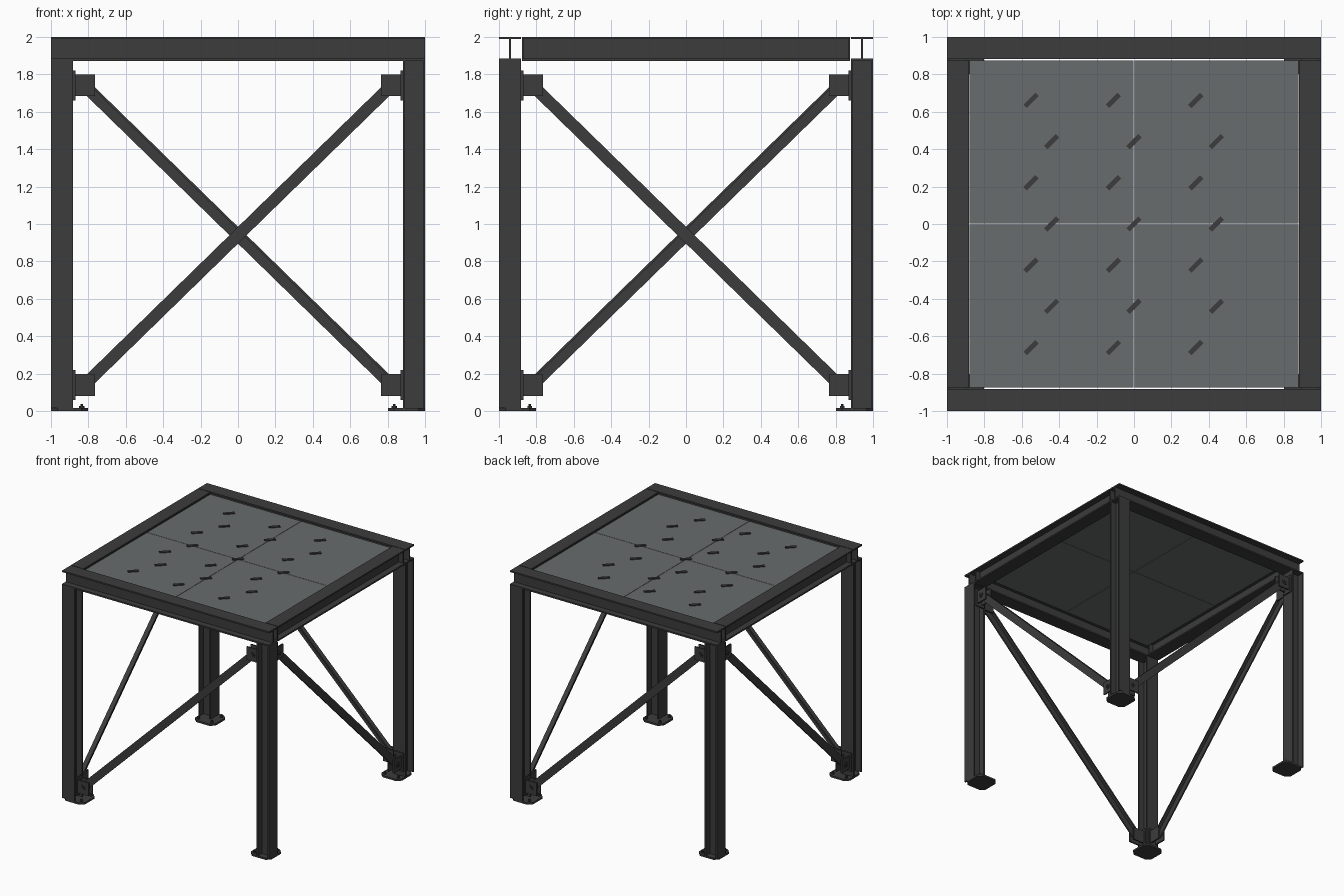
import bpy, math
from mathutils import Matrix, Vector

if "Cube" in bpy.data.objects:
    bpy.data.objects.remove(bpy.data.objects["Cube"])


def material(name, rgb):
    m = bpy.data.materials.new(name)
    m.diffuse_color = (*rgb, 1)
    m.use_nodes = True
    m.node_tree.nodes["Principled BSDF"].inputs["Base Color"].default_value = m.diffuse_color
    return m


STEEL = material("dark steel", (0.045, 0.045, 0.045))
DECK = material("grey deck plate", (0.14, 0.15, 0.15))


def prism(name, outline, length, matrix, mat=STEEL):
    """Extrude a flat outline symmetrically along its local z."""
    n = len(outline)
    verts = [(x, y, z) for z in (-length / 2, length / 2) for x, y in outline]
    faces = [tuple(range(n))[::-1], tuple(range(n, 2 * n))]
    faces += [(i, (i + 1) % n, n + (i + 1) % n, n + i) for i in range(n)]
    mesh = bpy.data.meshes.new(name)
    mesh.from_pydata(verts, [], faces)
    mesh.transform(matrix)
    mesh.materials.append(mat)
    ob = bpy.data.objects.new(name, mesh)
    bpy.context.collection.objects.link(ob)
    return ob


def rect(w, h):
    return [(-w / 2, -h / 2), (w / 2, -h / 2), (w / 2, h / 2), (-w / 2, h / 2)]


def i_section(w, h, flange=0.013, web=0.012):
    a, b, c, d = w / 2, h / 2, web / 2, h / 2 - flange
    return [(-a, -b), (a, -b), (a, -d), (c, -d), (c, d), (a, d),
            (a, b), (-a, b), (-a, d), (-c, d), (-c, -d), (-a, -d)]


def ngon(r, n):
    return [(r * math.cos(2 * math.pi * i / n), r * math.sin(2 * math.pi * i / n)) for i in range(n)]


def chamfered(s, c):
    a, b = s / 2, s / 2 - c
    return [(-b, -a), (b, -a), (a, -b), (a, b), (b, a), (-b, a), (-a, b), (-a, -b)]


def at(x, y, z):
    return Matrix.Translation((x, y, z))


def rot(deg, axis):
    return Matrix.Rotation(math.radians(deg), 4, axis)


ALONG_X = rot(90, 'Z') @ rot(90, 'X')   # profile up stays z, extruded along x
ALONG_Y = rot(90, 'X')                  # profile up stays z, extruded along y
TOP = 1.87                              # underside of the beams

# top frame: full length beams front and back, shorter ones between them
for s in (-1, 1):
    prism("long_beam", i_section(0.12, 0.13), 2.0, at(0, s * 0.94, 1.935) @ ALONG_X)
    prism("cross_beam", i_section(0.12, 0.13), 1.75, at(s * 0.94, 0, 1.935) @ ALONG_Y)
    for t in (-1, 1):
        prism("beam_end_plate", rect(0.10, 0.104), 0.01, at(s * 0.94, t * 0.87, 1.935) @ ALONG_Y)

# columns with foot plates and anchor bolts
for sx in (-1, 1):
    for sy in (-1, 1):
        turn = 0 if sx == sy else 90
        prism("column", i_section(0.12, 0.12), TOP - 0.016,
              at(sx * 0.94, sy * 0.94, (TOP + 0.016) / 2) @ rot(turn, 'Z'))
        prism("foot_plate", chamfered(0.2, 0.035), 0.016, at(sx * 0.9, sy * 0.9, 0.008))
        for bx, by in ((0.835, 0.835), (0.965, 0.835), (0.835, 0.965)):
            prism("anchor_nut", ngon(0.014, 6), 0.012, at(sx * bx, sy * by, 0.022))
            prism("anchor_bolt", ngon(0.007, 8), 0.022, at(sx * bx, sy * by, 0.027))

# one diagonal brace per side, each with a bracket at both ends
LOW, HIGH = Vector((-0.82, 0, 0.14)), Vector((0.82, 0, 1.74))
angle = math.degrees(math.atan2(HIGH.z - LOW.z, HIGH.x - LOW.x))
L_PROFILE = [(0.02, -0.032), (0.02, 0.032), (-0.02, 0.032), (-0.02, 0.020),
             (0.008, 0.020), (0.008, -0.032)]
for side in range(4):
    # alternate sides are mirrored so braces meet at the same columns
    flip = Matrix.Scale(-1, 4, (1, 0, 0)) if side % 2 else Matrix.Identity(4)
    base = rot(90 * side, 'Z') @ at(0, -0.94, 0) @ flip
    parts = []
    slope = at(0, 0, 0.94) @ rot(-angle, 'Y') @ ALONG_X @ Matrix.Scale(-1, 4, (1, 0, 0))
    parts.append(prism("brace", L_PROFILE, (HIGH - LOW).length, base @ slope))
    for p, s in ((LOW, -1), (HIGH, 1)):
        for off in (-0.026, 0.026):
            parts.append(prism("bracket_plate", rect(0.115, 0.115), 0.012,
                               base @ at(p.x, off, p.z) @ ALONG_Y))
        parts.append(prism("bracket_end_plate", rect(0.09, 0.16), 0.012,
                           base @ at(s * 0.874, 0, p.z) @ ALONG_X))
        parts.append(prism("bracket_washer", ngon(0.024, 16), 0.004,
                           base @ at(p.x, -0.034, p.z) @ ALONG_Y))
        parts.append(prism("bracket_bolt", ngon(0.013, 6), 0.012,
                           base @ at(p.x, -0.038, p.z) @ ALONG_Y))

# deck of four panels with narrow seams
for sx in (-1, 1):
    for sy in (-1, 1):
        prism("deck_panel", rect(0.878, 0.872), 0.022, at(sx * 0.4405, sy * 0.4375, 1.972), DECK)

# raised grip bars in staggered rows
for row in range(-3, 4):
    xs = (-0.55, -0.11, 0.33) if row % 2 else (-0.44, 0.0, 0.44)
    for x in xs:
        prism("grip_bar", rect(0.09, 0.026), 0.008, at(x, row * 0.22, 1.987) @ rot(45, 'Z'))

# consistent outward normals
import bmesh
for ob in bpy.data.objects:
    bm = bmesh.new()
    bm.from_mesh(ob.data)
    bmesh.ops.recalc_face_normals(bm, faces=bm.faces)
    bm.to_mesh(ob.data)
    bm.free()
